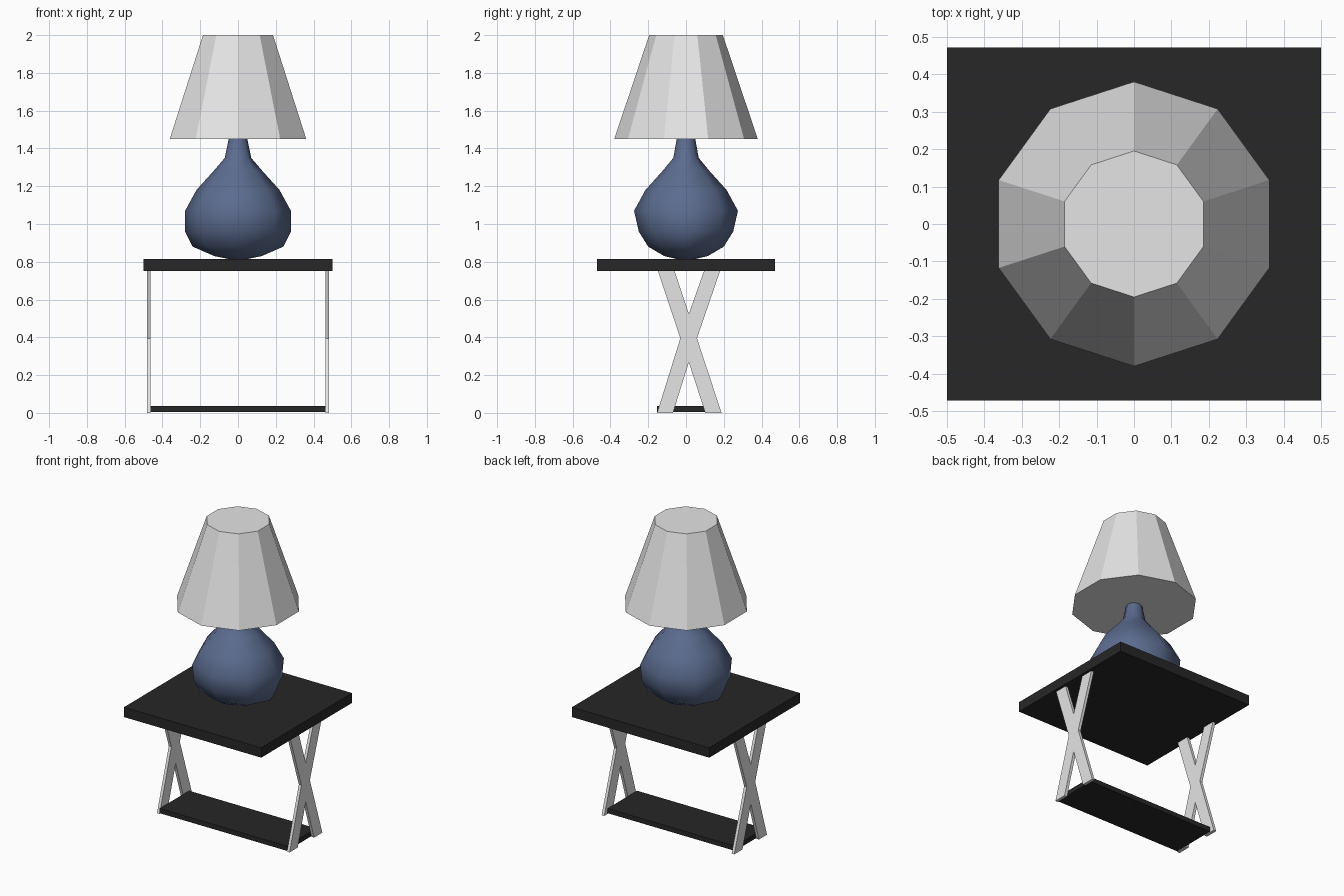
import bpy, bmesh, math

if "Cube" in bpy.data.objects:
    bpy.data.objects.remove(bpy.data.objects["Cube"])


def material(name, rgb):
    m = bpy.data.materials.new(name)
    m.diffuse_color = (*rgb, 1)
    m.use_nodes = True
    m.node_tree.nodes["Principled BSDF"].inputs["Base Color"].default_value = m.diffuse_color
    return m


BLACK = material("black", (0.02, 0.02, 0.02))
GREY = material("light grey", (0.78, 0.78, 0.78))
BLUE = material("slate blue", (0.105, 0.15, 0.275))


def make_object(name, bm, mat):
    bmesh.ops.recalc_face_normals(bm, faces=bm.faces)
    me = bpy.data.meshes.new(name)
    bm.to_mesh(me)
    bm.free()
    me.materials.append(mat)
    ob = bpy.data.objects.new(name, me)
    bpy.context.collection.objects.link(ob)
    return ob


def loft(name, rings, mat):
    """Closed skin through a list of rings with equal point counts."""
    bm = bmesh.new()
    vs = [[bm.verts.new(p) for p in ring] for ring in rings]
    for a, b in zip(vs, vs[1:]):
        for i in range(len(a)):
            j = (i + 1) % len(a)
            bm.faces.new((a[i], a[j], b[j], b[i]))
    bm.faces.new(vs[0][::-1])
    bm.faces.new(vs[-1])
    return make_object(name, bm, mat)


def oval(sides, rx, ry, z):
    steps = [math.pi / 2 + math.tau * k / sides for k in range(sides)]
    return [(rx * math.cos(a), ry * math.sin(a), z) for a in steps]


def box(name, x, y0, y1, z0, z1, mat):
    corners = [(-x, y0), (x, y0), (x, y1), (-x, y1)]
    return loft(name, [[(px, py, z) for px, py in corners] for z in (z0, z1)], mat)


# Table top and lower shelf
box("table_top", 0.5, -0.472, 0.472, 0.75, 0.815, BLACK)
box("lower_shelf", 0.464, -0.153, 0.153, 0.005, 0.036, BLACK)

# Crossed legs: one X outline (y, z) extruded on each side
X_OUTLINE = [(-0.153, 0), (-0.069, 0), (0.015, 0.268), (0.102, 0), (0.188, 0),
             (0.058, 0.395), (0.18, 0.75), (0.095, 0.75), (0.015, 0.524),
             (-0.06, 0.75), (-0.148, 0.75), (-0.03, 0.395)]
for side, label in ((-1, "left"), (1, "right")):
    loft(label + "_cross_leg",
         [[(side * x, y, z) for y, z in X_OUTLINE] for x in (0.464, 0.483)], GREY)

# Lamp body: eight-sided gourd (x radius, y radius, z)
PROFILE = [(0.05, 0.05, 0.815), (0.125, 0.115, 0.83), (0.24, 0.20, 0.88),
           (0.28, 0.25, 0.96), (0.28, 0.275, 1.07), (0.22, 0.215, 1.18),
           (0.13, 0.125, 1.28), (0.07, 0.067, 1.35), (0.049, 0.049, 1.452)]
body = loft("lamp_body", [oval(8, *p) for p in PROFILE], BLUE)
bpy.context.view_layer.objects.active = body
body.select_set(True)
bpy.ops.object.shade_smooth_by_angle(angle=math.radians(50))

# Ten-sided faceted lampshade
loft("lamp_shade", [oval(10, 0.38, 0.38, 1.45), oval(10, 0.195, 0.195, 2.0)], GREY)
